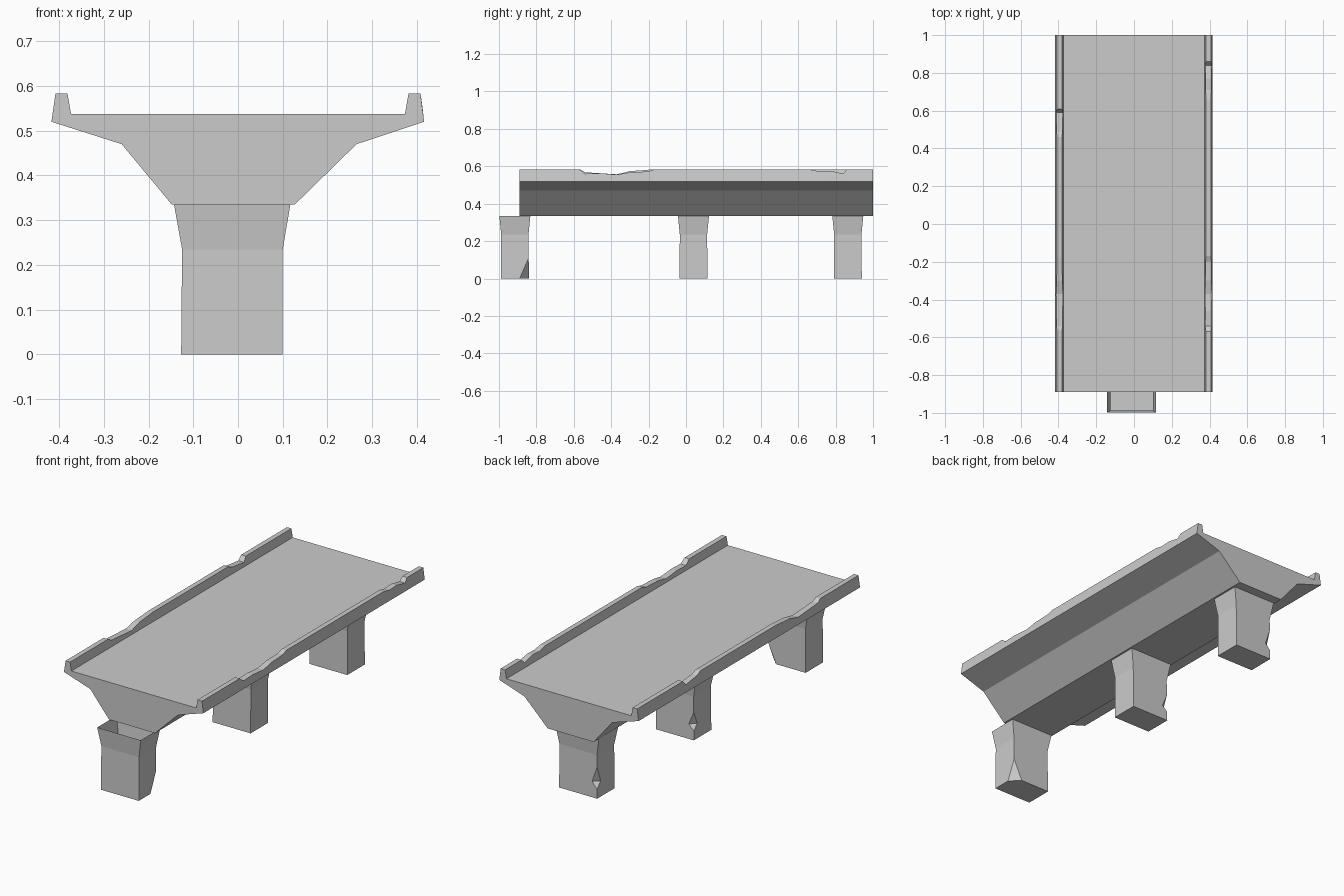
import bpy, bmesh

if "Cube" in bpy.data.objects:
    bpy.data.objects.remove(bpy.data.objects["Cube"])

RAIL_TOP = 0.583


def finish(name, bm, flatten=False):
    bmesh.ops.remove_doubles(bm, verts=bm.verts, dist=1e-5)
    if flatten:
        bmesh.ops.dissolve_limit(bm, angle_limit=0.003, verts=bm.verts, edges=bm.edges)
    bmesh.ops.recalc_face_normals(bm, faces=bm.faces)
    mesh = bpy.data.meshes.new(name)
    bm.to_mesh(mesh)
    bm.free()
    obj = bpy.data.objects.new(name, mesh)
    bpy.context.collection.objects.link(obj)
    return obj


def lerp(table, y):
    for (y0, z0), (y1, z1) in zip(table, table[1:]):
        if y0 <= y <= y1:
            return z0 + (z1 - z0) * (y - y0) / (y1 - y0)
    return RAIL_TOP


# Bridge deck: cross-section lofted along y, with broken rail tops
right_rail = [(-0.57, RAIL_TOP), (-0.54, .560), (-0.46, .563), (-0.37, .555),
              (-0.30, .568), (-0.20, .572), (-0.17, RAIL_TOP),
              (0.66, RAIL_TOP), (0.71, .573), (0.77, .576), (0.84, .561), (0.86, RAIL_TOP)]
left_rail = [(-0.565, RAIL_TOP), (-0.54, .568), (-0.37, .557), (-0.30, .574),
             (-0.18, RAIL_TOP), (0.46, RAIL_TOP), (0.49, .570), (0.59, .558), (0.61, RAIL_TOP)]


def section(y):
    def rail(side, table):
        # slide the rail's top corners down its sloping sides
        z = lerp(table, y)
        outer = 0.417 - 0.009 * (z - 0.52) / 0.063
        inner = 0.373 + 0.008 * (z - 0.537) / 0.046
        return [(side * outer, z), (side * inner, z)]
    r, l = rail(1, right_rail), rail(-1, left_rail)
    return ([(-0.148, .335), (0.127, .335), (0.265, .47), (0.416, .52)] + r
            + [(0.373, .537), (-0.373, .537)] + l[::-1]
            + [(-0.417, .52), (-0.26, .47)])


bm = bmesh.new()
stations = sorted({-0.89, 1.0} | {p[0] for p in right_rail + left_rail})
rings = [[bm.verts.new((x, y, z)) for x, z in section(y)] for y in stations]
for a, b in zip(rings, rings[1:]):
    n = len(a)
    for i in range(n):
        bm.faces.new((a[i], a[(i + 1) % n], b[(i + 1) % n], b[i]))
bm.faces.new(rings[0])
bm.faces.new(rings[-1][::-1])
finish("bridge_deck", bm, flatten=True)


# Piers: open-topped flared blocks, each with one chipped corner
def pier(name, cy, chip_corner, chip_top, chip_low, chip_wide_z, size):
    bm = bmesh.new()

    def ring(x0, x1, half, z):
        return [(x0, cy - half, z), (x1, cy - half, z), (x1, cy + half, z), (x0, cy + half, z)]

    foot = ring(-0.127, 0.10, 0.075, 0)
    neck = ring(-0.125, 0.10, 0.073, 0.235)
    head = ring(-0.143, 0.117, 0.083, 0.335)

    def along(i, j, z, dist):
        # point on a wall, a distance in from corner i toward corner j
        a = [foot[i][c] + (neck[i][c] - foot[i][c]) * z / 0.235 for c in (0, 1)]
        b = [foot[j][c] + (neck[j][c] - foot[j][c]) * z / 0.235 for c in (0, 1)]
        t = dist / sum((b[c] - a[c]) ** 2 for c in (0, 1)) ** 0.5
        return (a[0] + (b[0] - a[0]) * t, a[1] + (b[1] - a[1]) * t, z)

    def face(points):
        bm.faces.new([bm.verts.new(p) for p in points])

    k = chip_corner
    before, after = (k - 1) % 4, (k + 1) % 4
    top = along(k, after, chip_top, 0)
    p, q = (along(k, j, chip_wide_z, size) for j in (before, after))
    if chip_low is None:                  # chip runs out through the foot
        chains = {before: [p, top], k: [q, top]}
        bottom_chip = [p, q]
        face([top, p, q])
    else:                                 # notch part-way up the corner
        low = along(k, after, chip_low, 0)
        chains = {before: [foot[k], low, p, top], k: [foot[k], low, q, top]}
        bottom_chip = [foot[k]]
        face([top, p, q])
        face([low, q, p])

    bottom = []
    for i in range(4):
        j = (i + 1) % 4
        start = chains[i] if i == k else [foot[i]]
        end = chains[i] if j == k else [foot[j]]
        face(start[::-1] + end + [neck[j], neck[i]])
        face([neck[i], neck[j], head[j], head[i]])
        bottom += bottom_chip if i == k else [foot[i]]
    face(bottom[::-1])
    finish(name, bm)


pier("front_pier", -0.915, 2, 0.11, None, 0.0, 0.05)
pier("middle_pier", 0.04, 3, 0.15, 0.05, 0.08, 0.03)
pier("back_pier", 0.865, 3, 0.17, 0.05, 0.085, 0.03)
